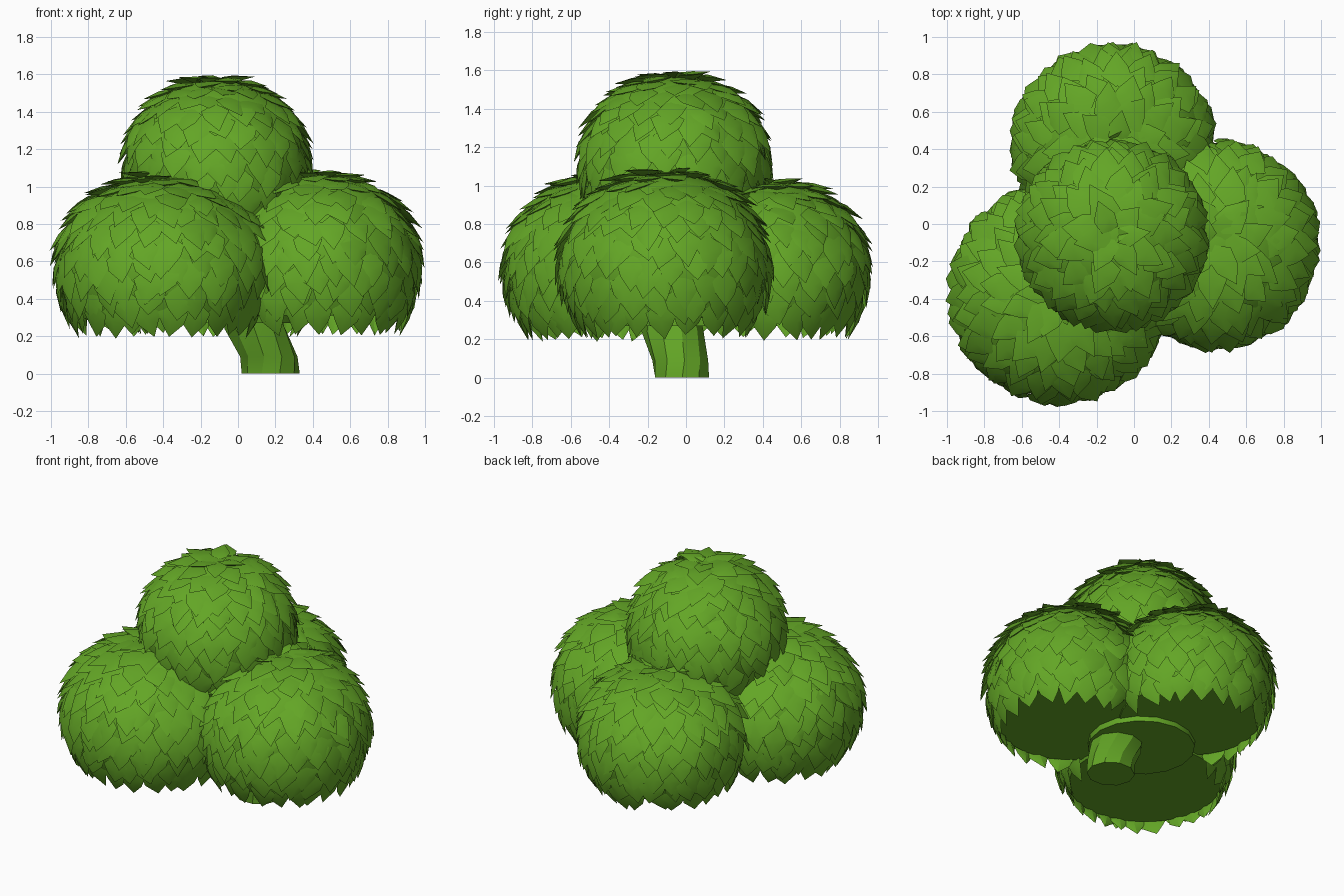
import bpy, bmesh, math, random
from mathutils import Vector

if "Cube" in bpy.data.objects:
    bpy.data.objects.remove(bpy.data.objects["Cube"])

random.seed(4)
green = bpy.data.materials.new("leaf green")
green.diffuse_color = (0.125, 0.38, 0.019, 1)
green.use_nodes = True
green.node_tree.nodes["Principled BSDF"].inputs["Base Color"].default_value = green.diffuse_color
CUT = 2.16     # polar angle where the domes end in a flat underside

# domes: centre x, y, z, radius, vertical radius
DOMES = {
    "foliage_back": (-0.11, 0.42, 0.56, 0.547, 0.49),
    "foliage_front_left": (-0.40, -0.37, 0.565, 0.592, 0.515),
    "foliage_right": (0.43, -0.11, 0.58, 0.562, 0.515),
    "foliage_top": (-0.115, -0.06, 1.11, 0.51, 0.49),
}


def finish(bm, name):
    bmesh.ops.recalc_face_normals(bm, faces=bm.faces)
    me = bpy.data.meshes.new(name)
    bm.to_mesh(me)
    bm.free()
    me.materials.append(green)
    ob = bpy.data.objects.new(name, me)
    bpy.context.collection.objects.link(ob)
    bpy.ops.object.select_all(action='DESELECT')
    ob.select_set(True)
    bpy.context.view_layer.objects.active = ob
    bpy.ops.object.shade_smooth_by_angle(angle=math.radians(30))


def loft(bm, rings):
    # skin closed rings of points and cap both ends
    vs = [[bm.verts.new(p) for p in ring] for ring in rings]
    n = len(vs[0])
    for a, b in zip(vs, vs[1:]):
        for i in range(n):
            bm.faces.new((a[i], a[(i + 1) % n], b[(i + 1) % n], b[i]))
    bm.faces.new(vs[0])
    bm.faces.new(vs[-1])


def buried(q, own):
    # is a point well inside another dome, or in the lower gap between them
    if q.z < 0.45 and math.hypot(q.x + 0.06, q.y) < 0.36:
        return True
    return any(((q.x - x) / r) ** 2 + ((q.y - y) / r) ** 2 + ((max(q.z, 0.45) - z) / rz) ** 2 < 0.8
               for name, (x, y, z, r, rz) in DOMES.items() if name != own)


def foliage(name, cx, cy, cz, r, rz):
    bm = bmesh.new()

    def point(t, p, off):
        s = abs(math.sin(t)) ** (0.94 if t < math.pi / 2 else 0.82)
        return Vector((cx + (r + off) * s * math.cos(p),
                       cy + (r + off) * s * math.sin(p),
                       cz + (rz + off) * math.cos(t)))

    # solid dome with flat underside
    loft(bm, [[point(0.05 + (CUT - 0.05) * k / 12, math.tau * i / 32, -0.03)
               for i in range(32)] for k in range(13)])

    # overlapping rows of broad pointed leaves
    rows = 11
    for k in range(rows):
        t0 = 0.14 + (2.10 - 0.14) * k / (rows - 1)
        n = max(6, round(math.tau * r * math.sin(t0) / 0.125))
        for i in range(n):
            p = math.tau * (i + 0.5 * (k % 2) + random.uniform(-.25, .25)) / n
            t = t0 + random.uniform(-0.07, 0.07) * (k < rows - 1)
            half = random.uniform(0.075, 0.092)
            tip = random.uniform(0.21, 0.28)
            lift = random.uniform(-0.012, 0.010)
            flare = 0.022 if t0 < 1.2 else 0.012
            tilt = random.uniform(-0.010, 0.010)
            if buried(point(t + 0.1, p, 0), name):
                continue

            def leaf_pt(dt, side, off):
                tt = t + dt
                return bm.verts.new(point(tt, p + side / (r * max(math.sin(tt), 0.16)), off + lift))

            base = leaf_pt(-0.16, 0, -0.032)
            left = leaf_pt(-0.02, -half, -0.018 + tilt)
            right = leaf_pt(-0.02, half, -0.018 - tilt)
            left2 = leaf_pt(0.10, -0.72 * half, -0.006 + tilt)
            right2 = leaf_pt(0.10, 0.72 * half, -0.006 - tilt)
            ridge = leaf_pt(0.05, random.uniform(-.02, .02), -0.001)
            under = leaf_pt(0.06, 0, -0.040)
            end = leaf_pt(tip, random.uniform(-.03, .03), flare)
            ring = (base, right, right2, end, left2, left)
            for a, b in zip(ring, ring[1:] + ring[:1]):
                bm.faces.new((a, b, ridge))
                bm.faces.new((b, a, under))
    finish(bm, name)


# four leafy domes: three around the trunk, one on top
for dome, dims in DOMES.items():
    foliage(dome, *dims)

# flat underside closing the gap between the lower domes
bm = bmesh.new()
loft(bm, [[(-0.06 + 0.34 * math.cos(a), 0.34 * math.sin(a), z)
           for a in [math.tau * i / 16 for i in range(16)]] for z in (0.27, 0.4)])
finish(bm, "underside_centre")

# leaning faceted trunk, each ring: centre x, y, z, radius
bm = bmesh.new()
path = [(0.175, -0.02, 0, 0.155), (0.165, -0.03, 0.09, 0.155),
        (0.09, -0.07, 0.24, 0.17), (0.0, -0.09, 0.5, 0.14), (-0.08, -0.07, 0.9, 0.10)]
loft(bm, [[(x + rad * math.cos(math.tau * i / 10 + k * 0.15),
            y + 0.95 * rad * math.sin(math.tau * i / 10 + k * 0.15), z)
           for i in range(10)] for k, (x, y, z, rad) in enumerate(path)])
finish(bm, "trunk")
